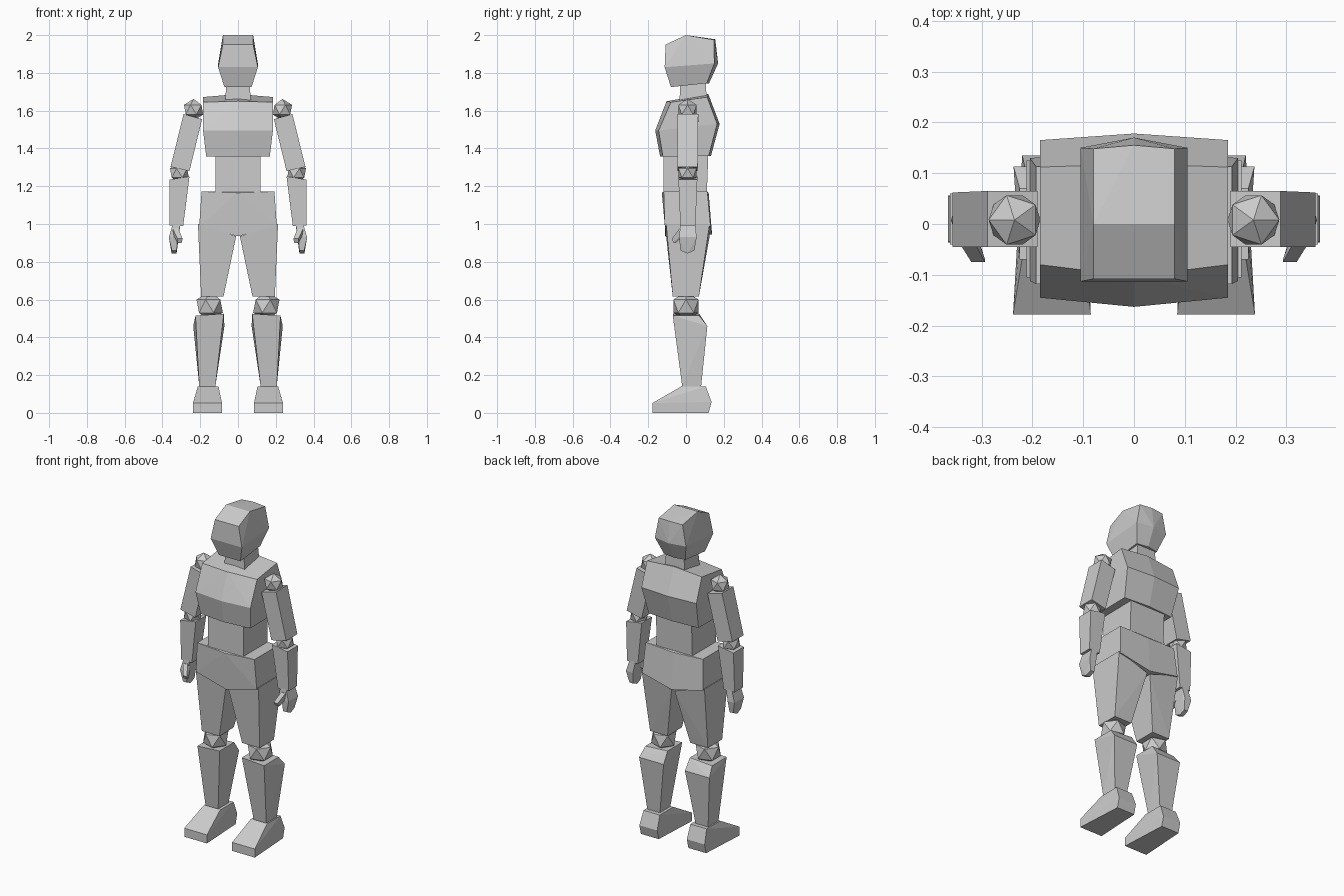
import bpy, bmesh
from mathutils import Matrix, Vector


def finish(bm, name):
    me = bpy.data.meshes.new(name)
    bm.to_mesh(me)
    bm.free()
    ob = bpy.data.objects.new(name, me)
    bpy.context.collection.objects.link(ob)


def hull(name, pts):
    """Faceted convex block around the given points."""
    bm = bmesh.new()
    for p in pts:
        bm.verts.new(p)
    bmesh.ops.convex_hull(bm, input=bm.verts[:])
    loose = [v for v in bm.verts if not v.link_faces]
    bmesh.ops.delete(bm, geom=loose, context='VERTS')
    bmesh.ops.dissolve_limit(bm, angle_limit=0.05, verts=bm.verts[:], edges=bm.edges[:])
    bmesh.ops.recalc_face_normals(bm, faces=bm.faces[:])
    finish(bm, name)


def centre_part(name, half):
    hull(name, half + [(-x, y, z) for x, y, z in half])


def side_part(name, pts):
    hull("right_" + name, pts)
    hull("left_" + name, [(-x, y, z) for x, y, z in pts])


def ring(x0, x1, y0, y1, z, z_out=None):
    """Rectangular section; z_out tilts the outer edge."""
    zo = z if z_out is None else z_out
    return [(x0, y0, z), (x0, y1, z), (x1, y0, zo), (x1, y1, zo)]


def joint(name, centre, r):
    bm = bmesh.new()
    bmesh.ops.create_icosphere(bm, subdivisions=1, radius=r,
                               matrix=Matrix.Translation(Vector(centre)))
    pts = [v.co.to_tuple() for v in bm.verts]
    bm.free()
    side_part(name, pts)


# Head: side profile with half widths, ridge down the back
centre_part("head", [
    (.08, -.108, 1.95), (.08, 0, 2.0), (.08, .148, 1.975), (0, .155, 1.978),
    (.105, -.113, 1.83), (.105, .15, 1.85), (0, .17, 1.85),
    (.072, -.08, 1.725), (.072, .11, 1.745), (0, .122, 1.745)])

# Neck
centre_part("neck", [
    (.06, -.03, 1.76), (.06, .105, 1.76), (.07, -.035, 1.63), (.07, .11, 1.63)])

# Chest, with a shallow centre ridge front and back
centre_part("chest", [
    (.185, -.08, 1.645), (0, -.103, 1.65), (.185, .112, 1.672), (0, .118, 1.688),
    (.185, -.145, 1.495), (0, -.163, 1.495), (.185, .165, 1.53), (0, .178, 1.53),
    (.168, -.122, 1.357), (0, -.137, 1.357), (.168, .12, 1.36), (0, .132, 1.36)])

# Waist
centre_part("waist", [
    (.12, -.118, 1.37), (.12, .118, 1.37), (.12, -.12, 1.15), (.12, .11, 1.15)])

# Pelvis, pointed at the crotch
centre_part("pelvis", [
    (.193, -.118, 1.172), (0, -.128, 1.165), (.193, .113, 1.172), (0, .12, 1.165),
    (.205, -.112, .99), (.205, .13, .99), (0, -.112, .935), (0, .138, .945)])

# Legs
side_part("thigh", ring(.01, .212, -.105, .125, .935, 1.0)
          + ring(.077, .195, -.07, .068, .615))
joint("knee", (.15, 0, .565), .078)
side_part("shin", ring(.075, .225, -.07, .07, .525, .515)
          + ring(.072, .237, .113, .113, .46)
          + ring(.12, .205, -.02, .08, .14))

# Feet: flat toe, sloped instep, angled heel
side_part("foot", ring(.085, .238, -.178, -.178, 0) + ring(.085, .238, -.178, -.178, .052)
          + ring(.1, .22, .12, .12, 0) + ring(.1, .22, .135, .135, .058)
          + ring(.103, .213, -.025, .105, .14))

# Arms
joint("shoulder", (.235, .008, 1.605), .057)
side_part("upper_arm", ring(.19, .288, -.045, .065, 1.555, 1.582)
          + ring(.257, .357, -.045, .062, 1.28, 1.303))
joint("elbow", (.31, .008, 1.27), .056)
side_part("forearm", ring(.257, .362, -.04, .06, 1.252, 1.235)
          + ring(.29, .363, -.03, .05, .99, .992))

# Hands: tapered palm and a separate thumb
side_part("palm", ring(.305, .345, -.03, .05, 1.0)
          + ring(.32, .366, -.036, .056, .93)
          + ring(.325, .35, -.03, .045, .86) + ring(.325, .352, .005, .01, .845))
side_part("thumb", ring(.315, .345, -.035, -.01, .975)
          + ring(.312, .342, -.03, -.01, .94)
          + ring(.293, .32, -.075, -.07, .922) + ring(.298, .32, -.065, -.055, .9))
